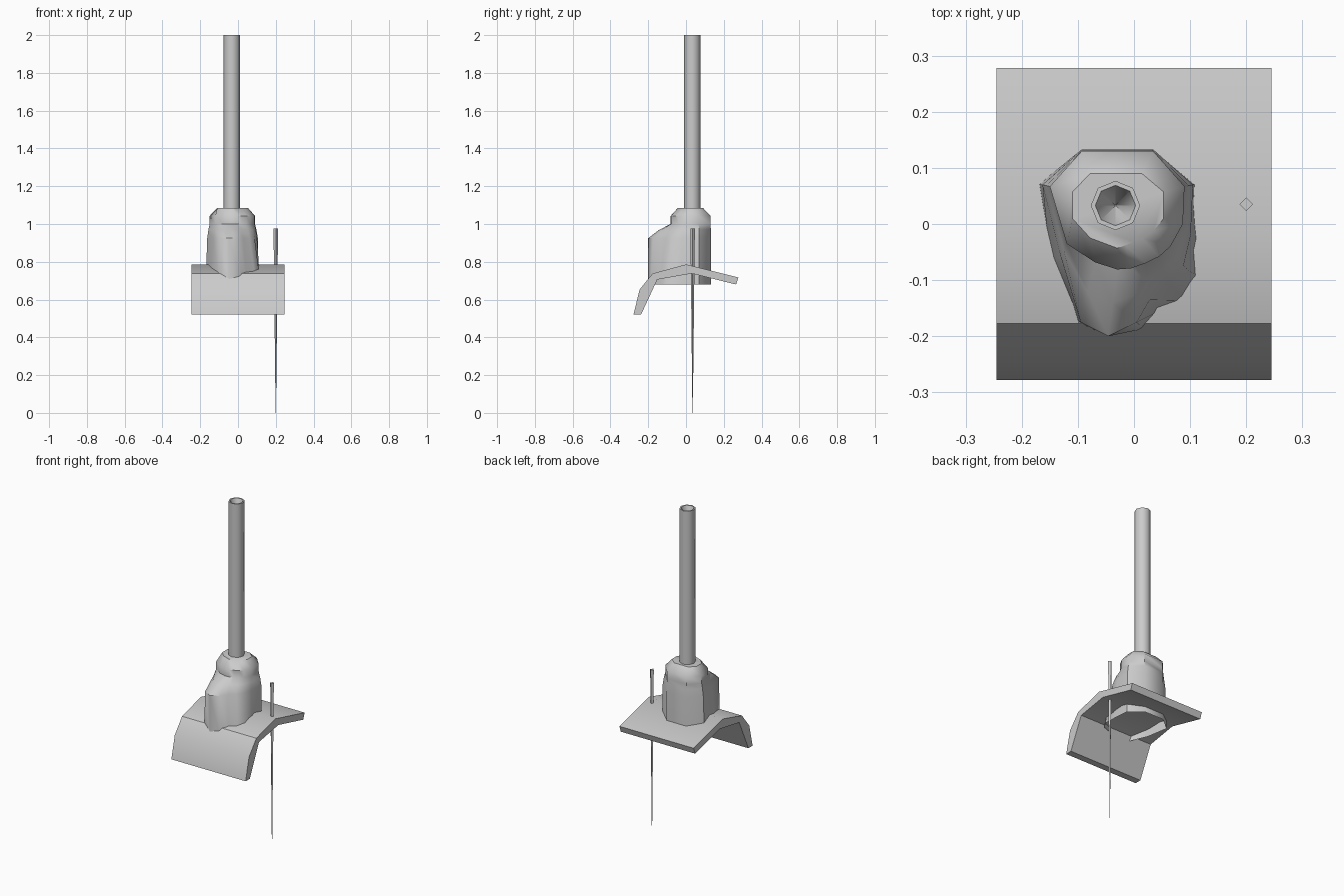
import bpy, bmesh, math

if "Cube" in bpy.data.objects:
    bpy.data.objects.remove(bpy.data.objects["Cube"])


def make(name, verts, faces, smooth=40):
    me = bpy.data.meshes.new(name)
    me.from_pydata(verts, [], faces)
    bm = bmesh.new()
    bm.from_mesh(me)
    bmesh.ops.recalc_face_normals(bm, faces=bm.faces)
    bm.to_mesh(me)
    bm.free()
    ob = bpy.data.objects.new(name, me)
    bpy.context.collection.objects.link(ob)
    bpy.ops.object.select_all(action='DESELECT')
    ob.select_set(True)
    bpy.context.view_layer.objects.active = ob
    bpy.ops.object.shade_smooth_by_angle(angle=math.radians(smooth))
    return ob


def loft(name, rings, cap_start=False, cap_end=False, smooth=40):
    n = len(rings[0])
    verts = [p for r in rings for p in r]
    faces = [(k * n + i, k * n + (i + 1) % n, (k + 1) * n + (i + 1) % n, (k + 1) * n + i)
             for k in range(len(rings) - 1) for i in range(n)]
    if cap_start:
        faces.append(tuple(range(n)))
    if cap_end:
        faces.append(tuple(range(len(verts) - n, len(verts))))
    return make(name, verts, faces, smooth)


def circle(cx, cy, r, z, n):
    return [(cx + r * math.cos(2 * math.pi * i / n), cy + r * math.sin(2 * math.pi * i / n), z)
            for i in range(n)]


def at(ring, z):
    return [(x, y, z) for x, y in ring]


def mix(a, b, t):
    return [(p[0] + (q[0] - p[0]) * t, p[1] + (q[1] - p[1]) * t) for p, q in zip(a, b)]


# bent saddle plate, profile in (y, z)
profile = [(-0.278, 0.52), (-0.246, 0.652), (-0.177, 0.738), (0, 0.786), (0.278, 0.717),
           (0.265, 0.68), (0.03, 0.738), (-0.152, 0.706), (-0.238, 0.52)]
loft("saddle_plate", [[(x, y, z) for y, z in profile] for x in (-0.245, 0.245)], True, True, 32)

# hollow body with a front bulge, open underneath
base = [(0.034, 0.133), (0.109, 0.07), (0.117, -0.03), (0.12, -0.10), (0.095, -0.137),
        (0.046, -0.154), (0.016, -0.187), (-0.046, -0.20), (-0.10, -0.175), (-0.15, -0.06),
        (-0.171, 0.07), (-0.093, 0.133)]
ledge = [(0.034, 0.133), (0.105, 0.07), (0.101, -0.02), (0.088, -0.075), (0.062, -0.105),
         (0.028, -0.135), (0.005, -0.175), (-0.046, -0.20), (-0.095, -0.175), (-0.13, -0.06),
         (-0.163, 0.07), (-0.093, 0.133)]
neck = [(0.034, 0.13), (0.09, 0.067), (0.087, 0.0), (0.065, -0.04), (0.045, -0.058),
        (0.02, -0.07), (-0.005, -0.079), (-0.03, -0.081), (-0.07, -0.068), (-0.12, -0.035),
        (-0.15, 0.067), (-0.093, 0.13)]
crown = [(0.014, 0.09), (0.053, 0.057), (0.053, 0.01), (0.035, -0.012), (0.014, -0.025),
         (0, -0.032), (-0.015, -0.038), (-0.03, -0.043), (-0.078, -0.025), (-0.11, 0.01),
         (-0.11, 0.057), (-0.078, 0.09)]
loft("body", [at(base, 0.68), at(ledge, 0.925), at(mix(ledge, neck, 0.5), 0.97),
              at(neck, 1.0), at(neck, 1.043), at(crown, 1.085)], False, True, 45)

# upright tube with a tapered hole in its end
cx, cy = -0.033, 0.033
loft("tube", [circle(cx, cy, r, z, 8) for r, z in
              ((0.044, 1.06), (0.044, 2.0), (0.036, 2.0), (0.001, 1.9))], True, True, 50)

# thin needle rod
loft("needle", [circle(0.2, 0.035, r, z, 4) for r, z in ((0.001, 0), (0.012, 0.975))],
     True, True, 30)
